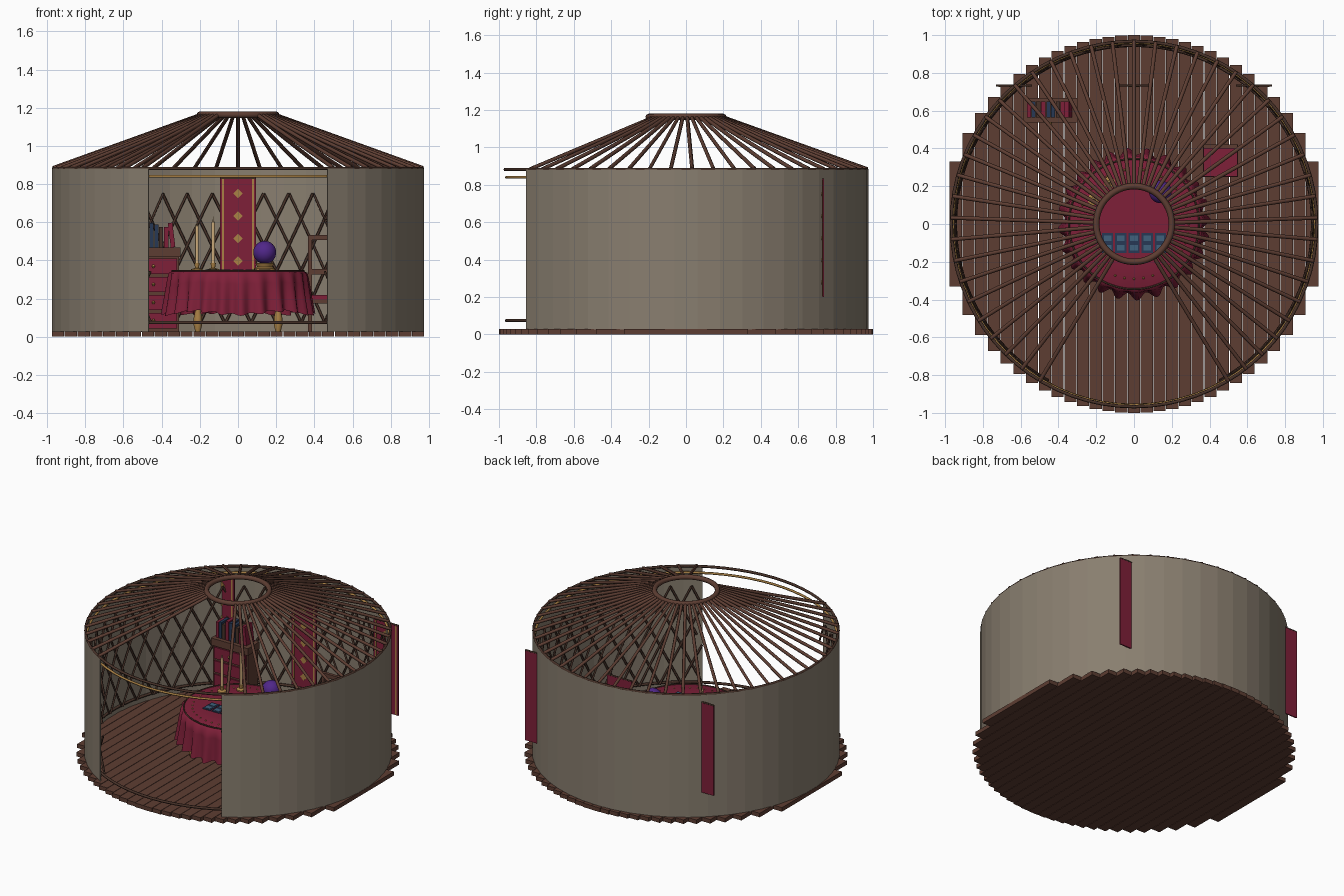
import bpy, bmesh, math, random
from math import sin, cos, radians, sqrt, pi
from mathutils import Matrix, Vector

if "Cube" in bpy.data.objects:
    bpy.data.objects.remove(bpy.data.objects["Cube"])

random.seed(4)


def mat(name, r, g, b):
    m = bpy.data.materials.new(name)
    m.diffuse_color = (r, g, b, 1)
    m.use_nodes = True
    m.node_tree.nodes["Principled BSDF"].inputs["Base Color"].default_value = m.diffuse_color
    return m


CANVAS = mat("canvas", .25, .21, .16)
WOOD = mat("wood", .11, .047, .032)
DARK = mat("dark_wood", .065, .032, .022)
RED = mat("red_cloth", .21, .014, .04)
GOLD = mat("gold", .4, .22, .06)
WAX = mat("wax", .62, .42, .2)
PURPLE = mat("purple_glass", .08, .02, .25)
NAVY = mat("navy", .02, .04, .09)


def finish(name, bm, m, smooth=False):
    bmesh.ops.recalc_face_normals(bm, faces=bm.faces)
    me = bpy.data.meshes.new(name)
    bm.to_mesh(me)
    bm.free()
    me.materials.append(m)
    for p in me.polygons:
        p.use_smooth = smooth
    ob = bpy.data.objects.new(name, me)
    bpy.context.collection.objects.link(ob)
    return ob


def boxes(name, items, m):
    """items: (centre, size, optional tilt about y)"""
    bm = bmesh.new()
    for it in items:
        c, s = it[0], it[1]
        rot = Matrix.Rotation(it[2] if len(it) > 2 else 0, 4, 'Y')
        bmesh.ops.create_cube(bm, size=1, matrix=Matrix.Translation(c) @ rot @ Matrix.Diagonal((*s, 1)))
    return finish(name, bm, m)


def lathe(name, profile, places, m, n=16):
    """spin an (r, z) profile at each (x, y, z) place"""
    bm = bmesh.new()
    for x, y, z in places:
        rings = [[bm.verts.new((x + r * cos(2 * pi * i / n), y + r * sin(2 * pi * i / n), z + h))
                  for i in range(n)] for r, h in profile]
        for a, b in zip(rings, rings[1:]):
            for i in range(n):
                bm.faces.new((a[i], a[i - 1], b[i - 1], b[i]))
        bm.faces.new(rings[0])
        bm.faces.new(rings[-1])
    ob = finish(name, bm, m)
    bpy.context.view_layer.objects.active = ob
    ob.select_set(True)
    bpy.ops.object.shade_smooth_by_angle(angle=radians(40))
    ob.select_set(False)
    return ob


def tubes(name, paths, radius, m, cyclic=False, res=1):
    cu = bpy.data.curves.new(name, 'CURVE')
    cu.dimensions = '3D'
    cu.bevel_depth, cu.bevel_resolution, cu.use_fill_caps = radius, res, True
    for path in paths:
        sp = cu.splines.new('POLY')
        sp.points.add(len(path) - 1)
        for p, co in zip(sp.points, path):
            p.co = (*co, 1)
        sp.use_cyclic_u = cyclic
    cu.materials.append(m)
    ob = bpy.data.objects.new(name, cu)
    bpy.context.collection.objects.link(ob)
    bpy.context.view_layer.objects.active = ob
    ob.select_set(True)
    bpy.ops.object.convert(target='MESH')
    bpy.context.object.select_set(False)


def polar(r, t, z):
    """angle in degrees, measured from the front"""
    return (r * sin(radians(t)), -r * cos(radians(t)), z)


def ring(name, r, z, radius, m, res=1):
    tubes(name, [[polar(r, i * 5, z) for i in range(72)]], radius, m, True, res)


# Plank floor cut to a circle
W = 0.0674
boxes("floor_planks", [((k * W, 0, .014), (W - .003, 2 * sqrt(1 - (k * W) ** 2), .028))
                       for k in range(-14, 15)], WOOD)

# Canvas wall with door opening
T0, T1, N = 28.8, 331.2, 42
bm = bmesh.new()
cols = []
for i in range(N + 1):
    t = T0 + (T1 - T0) * i / N
    cols.append([bm.verts.new(polar(r, t, z)) for r, z in ((.976, .026), (.976, .882), (.968, .882), (.968, .026))])
for a, b in zip(cols, cols[1:]):
    for j in range(4):
        bm.faces.new((a[j], a[j - 1], b[j - 1], b[j]))
bm.faces.new(cols[0])
bm.faces.new(cols[-1])
finish("canvas_wall", bm, CANVAS)

# Lattice slats in both directions inside the wall
slats = []
STEP = (T1 - T0) / 37
for d, r in ((1, .952), (-1, .944)):
    for k in range(-3, 41):
        base = T0 + k * STEP
        pts = []
        for j in range(11):
            t = base + d * 2.5 * STEP * j / 10
            if T0 <= t <= T1:
                pts.append(polar(r, t, .07 + .68 * j / 10))
        if len(pts) > 1:
            slats.append(pts)
tubes("wall_lattice", slats, .0075, DARK, res=0)

# Hoops around the wall
ring("top_hoop", .967, .882, .009, DARK)
ring("rope_hoop", .96, .84, .008, GOLD)
ring("bottom_hoop", .96, .074, .009, DARK)

# Roof poles, left out above the door, and the crown
tubes("roof_poles", [[polar(.97, 31 + 298 * i / 44, .885), polar(.2, 31 + 298 * i / 44, 1.162)]
                     for i in range(45)], .0105, WOOD)
ring("crown_ring", .2, 1.163, .017, WOOD, 2)

# Table with a rippled cloth
bm = bmesh.new()
n = 192
rows = []
for r, z, amp in ((.2, .346, 0), (.34, .346, 0), (.362, .335, .003), (.368, .28, .009),
                  (.376, .2, .015), (.386, .125, .02)):
    row = []
    for i in range(n):
        a = 2 * pi * i / n
        w = sin(24 * a + .6 * sin(3 * a))
        rr = r + amp * w
        row.append(bm.verts.new((rr * cos(a), rr * sin(a), z + amp * .5 * sin(5 * a) - amp * .3 * w)))
    rows.append(row)
for a, b in zip(rows, rows[1:]):
    for i in range(n):
        bm.faces.new((a[i - 1], a[i], b[i], b[i - 1]))
bm.faces.new(rows[0])
finish("table_cloth", bm, RED, True)
lathe("table_top", [(.335, .315), (.335, .342)], [(0, 0, 0)], WOOD, 48)
lathe("table_legs", [(.014, .028), (.022, .06), (.022, .1), (.016, .13), (.02, .32)],
      [(x, y, 0) for x in (-.21, .21) for y in (-.21, .21)], GOLD, 12)
ring("cloth_edge_trim", .345, .346, .005, DARK)
lathe("cloth_studs", [(.006, 0), (.003, .004)], [polar(.29, i * 10, .346) for i in range(36)], GOLD, 8)

# Cards in a row with pale borders
boxes("card_borders", [((i * .07, -.1, .349), (.06, .105, .004)) for i in range(-2, 3)], NAVY)
boxes("card_faces", [((i * .07, -.1 + s * .025, .352), (.04, .03, .002))
                     for i in range(-2, 3) for s in (-1, 1)], mat("card_blue", .05, .12, .2))

# Crystal ball on its stand
lathe("ball_stand", [(.055, 0), (.055, .012), (.04, .02), (.05, .04)], [(.14, .17, .346)], GOLD, 24)
bm = bmesh.new()
bmesh.ops.create_uvsphere(bm, u_segments=32, v_segments=16, radius=.06,
                          matrix=Matrix.Translation((.14, .17, .442)))
finish("crystal_ball", bm, PURPLE, True)

# Candles
for name, x, y, h in (("left_candle", -.215, .13, .2), ("right_candle", -.13, .22, .22)):
    lathe(name + "_holder", [(.03, 0), (.03, .008), (.01, .014), (.014, .04)], [(x, y, .346)], GOLD)
    lathe(name, [(.009, 0), (.009, h), (.003, h + .004), (.001, h + .03)], [(x, y, .38)], WAX, 12)

# Hanging banners with gold borders and diamonds
XS = (-.635, 0, .635)
boxes("banners", [((x, .733, .515), (.19, .008, .63)) for x in XS], RED)
boxes("banner_borders", [((x + s * .078, .728, .515), (.01, .004, .62)) for x in XS for s in (-1, 1)], GOLD)
boxes("banner_diamonds", [((x, .727, z), (.036, .006, .036), pi / 4)
                          for x in XS for z in (.75, .632, .514, .396, .278)], GOLD)
tubes("banner_rods", [[(x - .095, .733, .83), (x + .095, .733, .83)] for x in XS], .006, DARK)

# Chest of drawers
boxes("chest_body", [((-.443, .605, .235), (.27, .11, .42)), ((-.443, .602, .443), (.286, .13, .05))], WOOD)
boxes("chest_drawers", [((-.443, .547, .084 + .095 * i), (.245, .014, .08)) for i in range(4)], RED)
lathe("drawer_knobs", [(.004, -.008), (.009, 0), (.004, .008)],
      [(-.443 + s * .0, .534, .084 + .095 * i) for i in range(4) for s in (1,)], GOLD, 10)

# Books standing on the chest
books = {"red": [], "navy": [], "brown": []}
x = -.567
for i in range(9):
    h = random.uniform(.1, .135)
    w = random.uniform(.02, .025)
    key = ("red", "navy", "brown")[(0, 1, 2, 0, 1, 1, 2, 0, 0)[i]]
    tilt = -.12 if i == 8 else 0
    books[key].append(((x + w / 2, .607, .468 + h / 2), (w, .085, h), tilt))
    x += w + .004
for key, m in (("red", RED), ("navy", NAVY), ("brown", DARK)):
    boxes(key + "_books", books[key], m)

# Chair
CX, CY = .458, .335
legs = [((CX + s * .08, CY - .075, .11), (.02, .02, .17)) for s in (-1, 1)]
legs += [((CX + s * .08, CY + .075, .28), (.02, .02, .5)) for s in (-1, 1)]
rails = [((CX, CY + .075, z), (.18, .022, .028)) for z in (.52, .34)]
rails += [((CX + s * .08, CY, .1), (.012, .15, .012)) for s in (-1, 1)]
boxes("chair_frame", legs + rails + [((CX, CY, .185), (.185, .17, .02))], WOOD)
boxes("chair_cushion", [((CX, CY - .005, .207), (.18, .155, .025))], RED)
